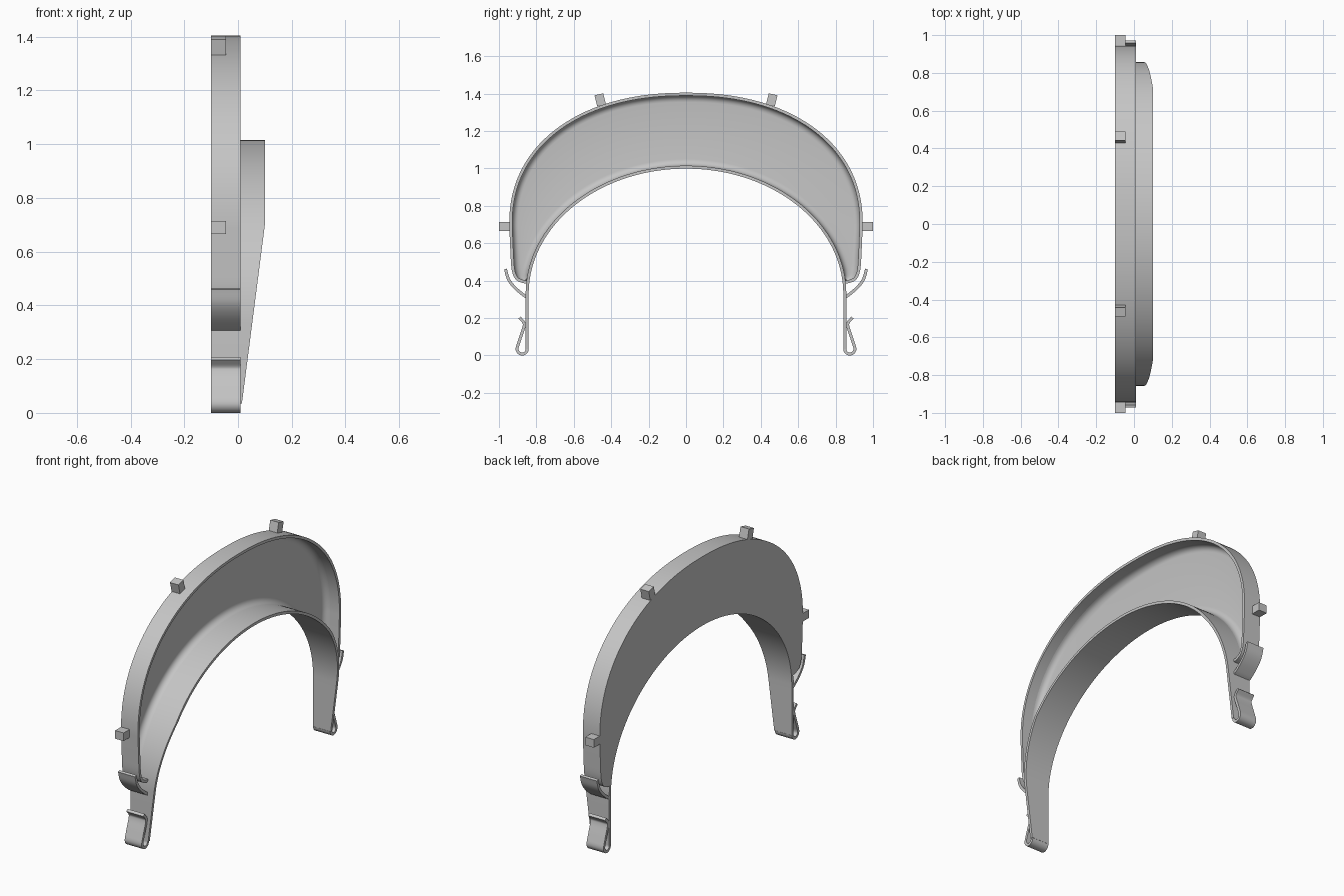
import bpy, bmesh
from math import cos, sin, pi, sqrt, radians
from mathutils import Vector, Matrix

if "Cube" in bpy.data.objects:
    bpy.data.objects.remove(bpy.data.objects["Cube"], do_unlink=True)

grey = bpy.data.materials.new("plain grey")
grey.use_nodes = True
grey.diffuse_color = (0.56, 0.56, 0.56, 1)
grey.node_tree.nodes["Principled BSDF"].inputs["Base Color"].default_value = grey.diffuse_color

BACK, RIM, WALL = -0.1, 0.01, 0.016


def finish(name, bm):
    """Turn a half part into an object mirrored across y = 0."""
    bmesh.ops.recalc_face_normals(bm, faces=bm.faces)
    mesh = bpy.data.meshes.new(name)
    bm.to_mesh(mesh)
    bm.free()
    mesh.materials.append(grey)
    obj = bpy.data.objects.new(name, mesh)
    bpy.context.collection.objects.link(obj)
    bpy.ops.object.select_all(action="DESELECT")
    obj.select_set(True)
    bpy.context.view_layer.objects.active = obj
    bpy.ops.object.shade_smooth_by_angle(angle=radians(35))
    mirror = obj.modifiers.new("Mirror", "MIRROR")
    mirror.use_axis = (False, True, False)
    return obj


def smooth_path(points, steps=8):
    """Catmull-Rom curve through (y, z) points."""
    p = [Vector(q) for q in points]
    p = [2 * p[0] - p[1]] + p + [2 * p[-1] - p[-2]]
    out = []
    for a, b, c, d in zip(p, p[1:], p[2:], p[3:]):
        for k in range(steps):
            t = k / steps
            out.append(0.5 * (2 * b + (c - a) * t + (2 * a - 5 * b + 4 * c - d) * t ** 2
                              + (3 * b - a - 3 * c + d) * t ** 3))
    return out + [p[-2]]


def offset(path, dist, to_centre):
    """Shift a path to its left; keep its end on the mirror plane if asked."""
    out = []
    for i, q in enumerate(path):
        t = (path[min(i + 1, len(path) - 1)] - path[max(i - 1, 0)]).normalized()
        if to_centre and i == len(path) - 1:
            t = Vector((-1, 0))
        out.append(q + dist * Vector((-t.y, t.x)))
    return out


def resample(path, count):
    """Evenly spaced points along a path."""
    lengths = [0]
    for a, b in zip(path, path[1:]):
        lengths.append(lengths[-1] + (b - a).length)
    out, k = [], 0
    for i in range(count + 1):
        s = lengths[-1] * i / count
        while k < len(path) - 2 and lengths[k + 1] < s:
            k += 1
        out.append(path[k].lerp(path[k + 1], (s - lengths[k]) / (lengths[k + 1] - lengths[k])))
    return out


def loft(name, sections, cap_end):
    """Skin closed sections of (x, y, z) points."""
    bm = bmesh.new()
    rings = [[bm.verts.new(v) for v in s] for s in sections]
    for a, b in zip(rings, rings[1:]):
        for j in range(len(a)):
            k = (j + 1) % len(a)
            bm.faces.new((a[j], a[k], b[k], b[j]))
    bm.faces.new(rings[0])
    if cap_end:
        bm.faces.new(rings[-1])
    return finish(name, bm)


def ribbon(name, path, left, right, to_centre=False, edge=lambda z: RIM):
    """Thick band following a path, wide along x."""
    sections = []
    for a, b in zip(offset(path, left, to_centre), offset(path, right, to_centre)):
        sections.append([(BACK, *a), (edge(a.y), *a), (edge(b.y), *b), (BACK, *b)])
    return loft(name, sections, not to_centre)


# Outer rim: rounded lower corner, then a flattened arch
corner = smooth_path([(0.85, 0.385), (0.875, 0.388), (0.912, 0.408), (0.932, 0.46),
                      (0.939, 0.56), (0.945, 0.7)])
crown = []
for i in range(1, 65):
    a = pi / 2 * i / 64
    crown.append(Vector((0.945 * max(cos(a), 0) ** (2 / 2.2), 0.7 + 0.705 * sin(a) ** (2 / 2.2))))
crown[-1].x = 0
outer = resample(corner + crown, 110)
ribbon("outer_rim", outer, 0, WALL, True)

# Inner arch with straight legs; the front edge tapers towards the feet
arch = [Vector((0.857 * cos(pi / 2 * i / 64), 0.33 + 0.685 * sin(pi / 2 * i / 64))) for i in range(65)]
arch[-1].x = 0
legs = [Vector((0.857, z)) for z in (0.035, 0.13, 0.23)]
ribbon("inner_arch", legs + arch, 0, WALL, True,
       lambda z: RIM + 0.09 * min(z / 0.7, 1))

# Crescent back plate with a filleted edge
inner = resample([Vector((0.855, 0.4))] + [q for q in arch if q.y > 0.41], 110)
sections = []
for o, n in zip(offset(outer, WALL, True), inner):
    gap = max((n - o).length, 0.002)
    r = min(0.035, gap / 2.2)
    front = []
    for k in range(7):
        d = r * (1 - cos(pi / 2 * k / 6))
        front.append((d / gap, BACK + 0.014 + r - sqrt(max(0, r * r - (r - d) ** 2))))
    front += [(1 - t, x) for t, x in reversed(front)]
    sections.append([(BACK, *o)] + [(x, *o.lerp(n, t)) for t, x in front] + [(BACK, *n)])
loft("back_plate", sections, False)

# Folded spring clip at the foot of each leg
bend = [Vector((0.876 - 0.027 * cos(pi * i / 16), 0.035 - 0.027 * sin(pi * i / 16))) for i in range(17)]
tip = smooth_path([(0.902, 0.045), (0.884, 0.1), (0.867, 0.15), (0.867, 0.175), (0.89, 0.203)], 6)
ribbon("foot_clip", bend + tip, -0.008, 0.008)

# Curved hook under the rim corner
hook = smooth_path([(0.85, 0.312), (0.875, 0.328), (0.92, 0.368), (0.95, 0.41), (0.965, 0.462)])
ribbon("side_hook", hook, -0.008, 0.008)

# Small square tabs around the rim
for name, y, z, tilt in (("side_tab", 0.97, 0.69, -90), ("top_tab", 0.459, 1.367, -14)):
    bm = bmesh.new()
    bmesh.ops.create_cube(bm, size=1, matrix=Matrix.Translation((BACK + 0.0275, y, z))
                          @ Matrix.Rotation(radians(tilt), 4, "X")
                          @ Matrix.Diagonal((0.055, 0.048, 0.06, 1)))
    finish(name, bm)
